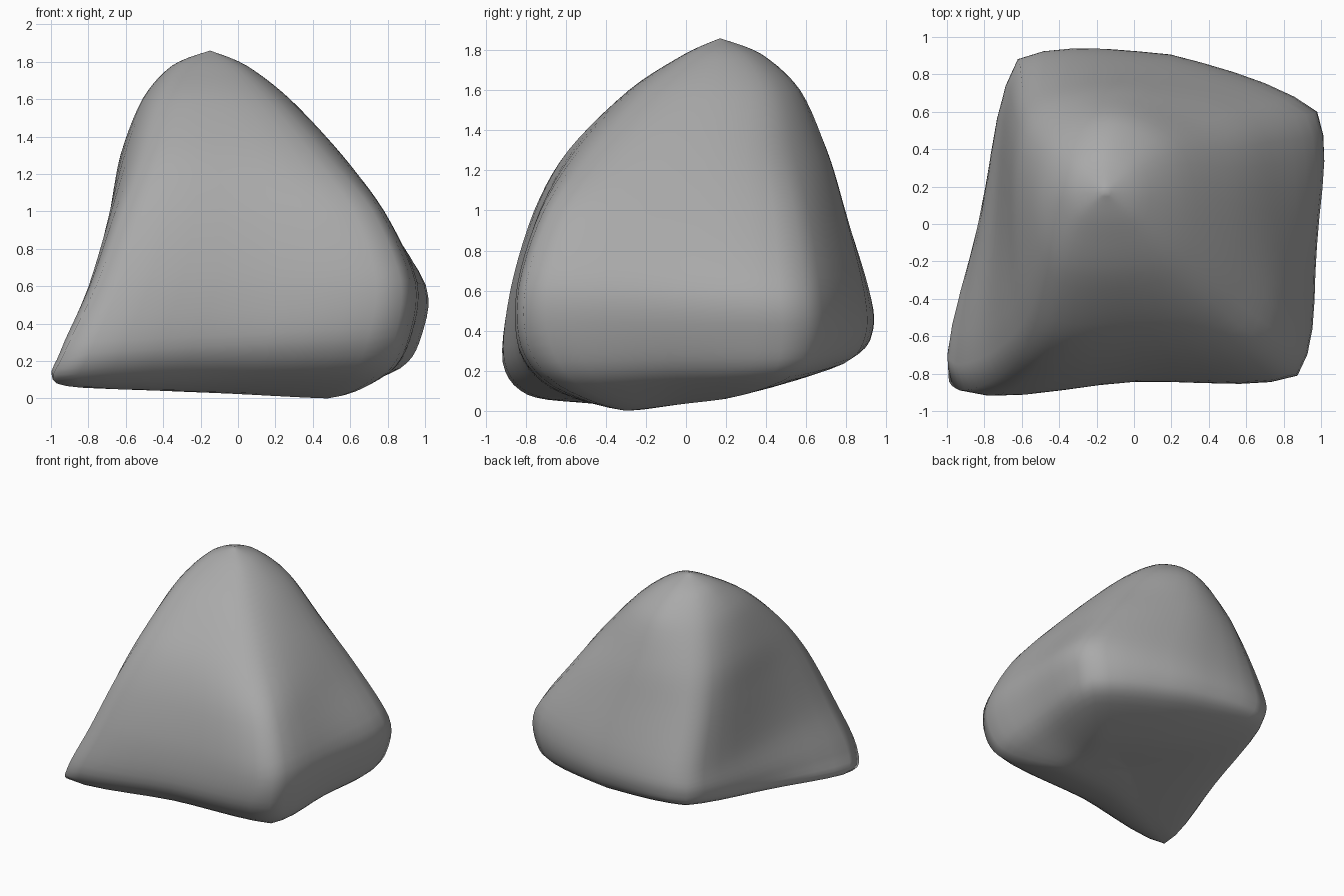
import bpy
import bmesh
from mathutils import Vector

STEPS = 5  # subdivisions between neighbouring control points

# Four ridges from the underside to the top
front_left_tip = [(-.55, -.5, .05), (-.97, -.78, .08), (-.93, -.89, .24), (-.76, -.84, .6),
                  (-.61, -.71, 1), (-.5, -.53, 1.3), (-.41, -.23, 1.6), (-.3, .03, 1.78)]
front_right = [(.48, -.3, 0), (.75, -.64, .13), (.84, -.79, .33), (.87, -.8, .63),
               (.72, -.67, 1), (.47, -.46, 1.3), (.2, -.19, 1.6), (0, .03, 1.78)]
back_right = [(.5, .2, .06), (.85, .52, .17), (.95, .6, .34), (.96, .59, .6),
              (.67, .54, 1), (.44, .47, 1.3), (.18, .43, 1.6), (-.01, .31, 1.78)]
back_left = [(-.38, .45, .17), (-.57, .82, .3), (-.62, .88, .42), (-.61, .85, .6),
             (-.59, .69, 1), (-.54, .57, 1.3), (-.43, .43, 1.6), (-.3, .31, 1.78)]
ROUNDING = [0, .03, .06, .08, .13, .22, .3, .35]  # outward swell per level
SIDE_SWELL = [-.07, -.01, .14, 0]                 # front, right, back, left
BASE, PEAK = Vector((0, -.05, .07)), Vector((-.15, .17, 1.86))


def spline(a, b, c, d, t):
    """Smooth curve from b to c, with a and d as neighbours."""
    return b + .5 * t * (c - a + t * (2 * a - 5 * b + 4 * c - d + t * (3 * (b - c) + d - a)))


def smooth_path(points, closed, softness):
    """Path through the points, from straight (0) to fully smooth (1)."""
    n = len(points)
    pick = (lambda i: points[i % n]) if closed else (lambda i: points[max(0, min(i, n - 1))])
    path = []
    for i in range(n if closed else n - 1):
        a, b, c, d = (pick(i + k) for k in range(-1, 3))
        for t in (s / STEPS for s in range(STEPS)):
            path.append(b.lerp(c, t).lerp(spline(a, b, c, d, t), softness))
    return path if closed else path + [points[-1]]


def level_ring(corners, rounding):
    """Closed outline through four corners and four swollen side middles."""
    corners = [Vector(c) for c in corners]
    centre = sum(corners, Vector()) / len(corners)
    controls = []
    for i, corner in enumerate(corners):
        middle = (corner + corners[(i + 1) % len(corners)]) / 2
        outward = middle - centre
        outward.z = 0
        controls += [corner, middle + outward * (rounding + SIDE_SWELL[i])]
    return smooth_path(controls, True, min(1, .5 + 2 * rounding))


# Stone surface: outlines joined by smooth vertical columns
levels = zip(front_left_tip, front_right, back_right, back_left)
rings = [level_ring(level, swell) for level, swell in zip(levels, ROUNDING)]
columns = [smooth_path([BASE, *column, PEAK], False, .9) for column in zip(*rings)]

bm = bmesh.new()
bottom, top = bm.verts.new(BASE), bm.verts.new(PEAK)
grid = [[bm.verts.new(p) for p in column[1:-1]] for column in columns]
for i, right in enumerate(grid):
    left = grid[i - 1]
    bm.faces.new((bottom, right[0], left[0]))
    bm.faces.new((top, left[-1], right[-1]))
    for k in range(len(left) - 1):
        bm.faces.new((left[k], right[k], right[k + 1], left[k + 1]))
bmesh.ops.recalc_face_normals(bm, faces=bm.faces)
mesh = bpy.data.meshes.new("stone")
bm.to_mesh(mesh)
bm.free()

cube = bpy.data.objects.get("Cube")
if cube:
    bpy.data.objects.remove(cube, do_unlink=True)

stone = bpy.data.objects.new("stone", mesh)
bpy.context.collection.objects.link(stone)
mesh.shade_smooth()

# Plain grey stone colour
grey = bpy.data.materials.new("stone grey")
grey.use_nodes = True
grey.diffuse_color = (.4, .4, .4, 1)
grey.node_tree.nodes["Principled BSDF"].inputs["Base Color"].default_value = grey.diffuse_color
mesh.materials.append(grey)
